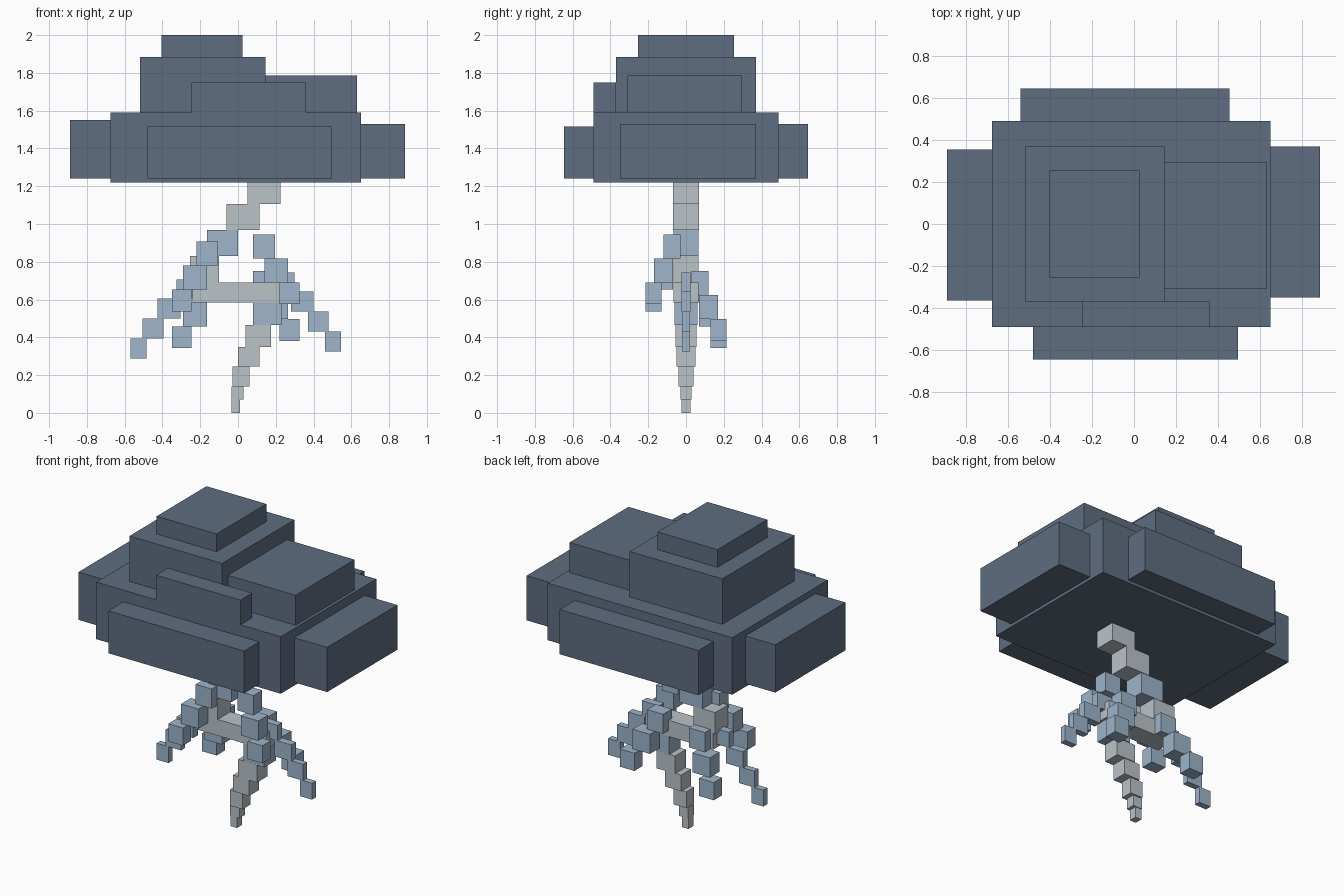
import bpy

default_cube = bpy.data.objects.get("Cube")
if default_cube:
    bpy.data.objects.remove(default_cube, do_unlink=True)


def make_material(name, red, green, blue):
    material = bpy.data.materials.new(name)
    material.use_nodes = True
    colour = (red, green, blue, 1)
    material.diffuse_color = colour
    shader = material.node_tree.nodes["Principled BSDF"]
    shader.inputs["Base Color"].default_value = colour
    return material


storm_grey = make_material("storm grey", 0.114, 0.153, 0.216)
pale_grey = make_material("pale grey", 0.50, 0.546, 0.584)
pale_blue = make_material("pale blue", 0.342, 0.462, 0.597)


def add_box(name, material, x_range, y_range, z_range):
    """Add a block spanning the three given ranges."""
    ranges = (x_range, y_range, z_range)
    centre = [(low + high) / 2 for low, high in ranges]
    bpy.ops.mesh.primitive_cube_add(size=1, location=centre)
    block = bpy.context.object
    block.name = name
    block.scale = [abs(high - low) for low, high in ranges]
    bpy.ops.object.transform_apply(location=False, rotation=False, scale=True)
    block.data.materials.append(material)
    return block


# Cloud: one broad slab with puffs on its sides and on top
base, deck = 1.24, 1.59
cloud_parts = {
    "cloud_body": ((-0.675, 0.65), (-0.49, 0.49), (1.22, deck)),
    "cloud_right_puff": ((-0.89, -0.675), (-0.365, 0.355), (base, 1.55)),
    "cloud_left_puff": ((0.65, 0.885), (-0.35, 0.37), (base, 1.53)),
    "cloud_front_puff": ((-0.48, 0.495), (-0.645, -0.49), (base, 1.515)),
    "cloud_back_puff": ((-0.54, 0.455), (0.49, 0.645), (base, 1.53)),
    "cloud_upper_puff": ((-0.52, 0.145), (-0.37, 0.37), (deck, 1.885)),
    "cloud_top_puff": ((-0.405, 0.025), (-0.255, 0.255), (1.885, 2)),
    "cloud_upper_left_puff": ((0.145, 0.63), (-0.31, 0.295), (deck, 1.785)),
    "cloud_upper_front_puff": ((-0.245, 0.36), (-0.49, -0.37), (deck, 1.75)),
}
for part_name, spans in cloud_parts.items():
    add_box(part_name, storm_grey, *spans)

# Main bolt: blocks stacked downward, each (material, x low, x high, bottom, half depth)
bolt_steps = [
    (pale_grey, 0.05, 0.225, 1.105, 0.07),
    (pale_grey, -0.06, 0.115, 0.967, 0.07),
    (pale_blue, -0.165, 0, 0.83, 0.067),
    (pale_grey, -0.255, -0.1, 0.69, 0.065),
    (pale_grey, -0.24, 0.245, 0.585, 0.065),
    (pale_blue, 0.08, 0.23, 0.465, 0.06),
    (pale_grey, 0.04, 0.175, 0.35, 0.055),
    (pale_grey, 0, 0.115, 0.245, 0.05),
    (pale_grey, -0.03, 0.06, 0.14, 0.04),
    (pale_grey, -0.035, 0.03, 0.07, 0.03),
    (pale_grey, -0.035, 0.01, 0, 0.025),
]
top = 1.22
for number, (material, low, high, bottom, depth) in enumerate(bolt_steps):
    add_box(f"bolt_step_{number}", material, (low, high), (-depth, depth), (bottom, top))
    top = bottom

# Branches are described for the left side; the right side is mirrored and shifted
fork_steps = [  # x range, y range, height
    ((0.08, 0.195), (0.03, 0.12), 0.127),
    ((0.14, 0.265), (0.07, 0.17), 0.127),
    ((0.22, 0.325), (0.13, 0.215), 0.115),
]
arm_steps = [
    ((0.175, 0.30), (-0.025, 0.025), 0.10),
    ((0.28, 0.40), (-0.025, 0.025), 0.106),
    ((0.37, 0.48), (-0.02, 0.02), 0.106),
    ((0.46, 0.545), (-0.02, 0.02), 0.106),
]


def add_branch(name, steps, top, side, facing=1):
    """Step a branch outward and down from the given top height."""
    shift = 0 if side > 0 else -0.025
    for number, (x_range, y_range, height) in enumerate(steps):
        x_span = sorted(side * x + shift for x in x_range)
        y_span = sorted(facing * y for y in y_range)
        add_box(f"{name}_{number}", pale_blue, x_span, y_span, (top - height, top))
        top -= height


for side_name, side, drop in (("left", 1, 0), ("right", -1, 0.038)):
    add_branch(f"{side_name}_front_fork", fork_steps, 0.945 - drop, side, -1)
    add_branch(f"{side_name}_back_fork", fork_steps, 0.75 - drop, side)
    add_branch(f"{side_name}_arm", arm_steps, 0.743 - drop, side)
